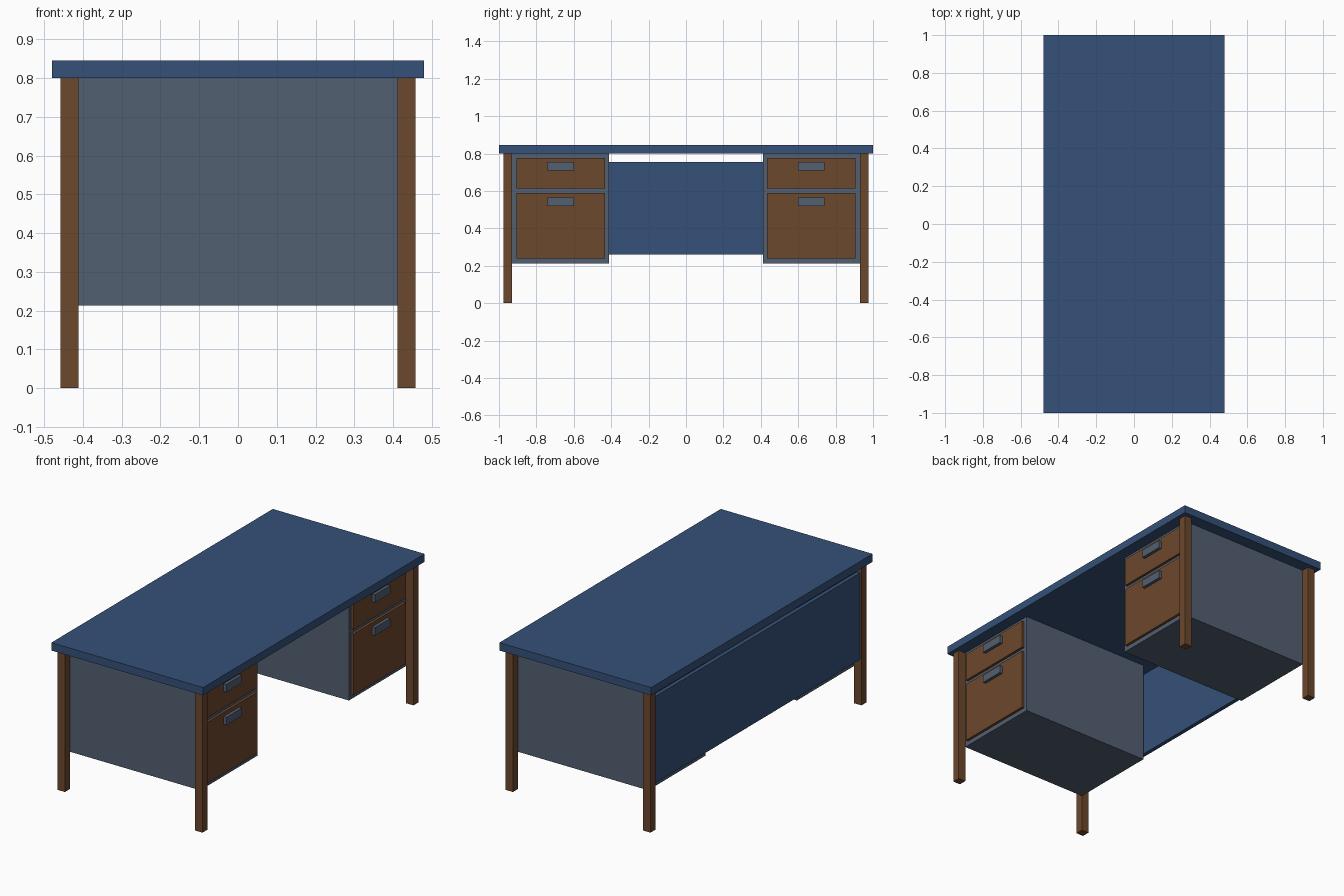
import bpy
import bmesh
from mathutils import Matrix, Vector

if "Cube" in bpy.data.objects:
    bpy.data.objects.remove(bpy.data.objects["Cube"])


def material(name, rgb):
    m = bpy.data.materials.new(name)
    m.diffuse_color = (*rgb, 1.0)
    m.use_nodes = True
    m.node_tree.nodes["Principled BSDF"].inputs["Base Color"].default_value = m.diffuse_color
    return m


BLUE = material("blue_laminate", (0.036, 0.082, 0.19))
BROWN = material("brown_wood", (0.152, 0.065, 0.026))
SLATE = material("slate_metal", (0.085, 0.115, 0.165))


def box(name, x, y, z, mat):
    """Flat-faced box from (min, max) ranges on each axis."""
    lo, hi = zip(*(sorted(r) for r in (x, y, z)))
    lo, hi = Vector(lo), Vector(hi)
    bm = bmesh.new()
    bmesh.ops.create_cube(bm, size=1.0, matrix=Matrix.Diagonal((*(hi - lo), 1.0)))
    mesh = bpy.data.meshes.new(name)
    bm.to_mesh(mesh)
    bm.free()
    mesh.materials.append(mat)
    ob = bpy.data.objects.new(name, mesh)
    ob.location = (lo + hi) / 2
    bpy.context.collection.objects.link(ob)
    return ob


# Desktop slab and rear modesty panel
box("desktop", (-0.48, 0.48), (-1.0, 1.0), (0.80, 0.845), BLUE)
box("modesty_panel", (-0.45, -0.427), (-0.93, 0.93), (0.26, 0.755), BLUE)

FRONT = 0.412   # front plane of the pedestals
FACE = 0.427    # front plane of the drawer fronts

for side, s in (("left", -1), ("right", 1)):
    # Legs
    for end, e in (("rear", -1), ("front", 1)):
        box(f"{end}_{side}_leg", (e * 0.412, e * 0.458),
            (s * 0.93, s * 0.975), (0.0, 0.80), BROWN)

    # Drawer pedestal
    box(f"{side}_pedestal", (-0.412, FRONT), (s * 0.413, s * 0.93),
        (0.213, 0.80), SLATE)

    # Drawer fronts with block handles
    for level, z0, z1 in (("upper", 0.614, 0.777), ("lower", 0.239, 0.589)):
        box(f"{side}_{level}_drawer", (FRONT - 0.005, FACE),
            (s * 0.434, s * 0.906), (z0, z1), BROWN)
        box(f"{side}_{level}_handle", (FACE - 0.005, FACE + 0.018),
            (s * 0.60, s * 0.74), (z1 - 0.068, z1 - 0.023), SLATE)
